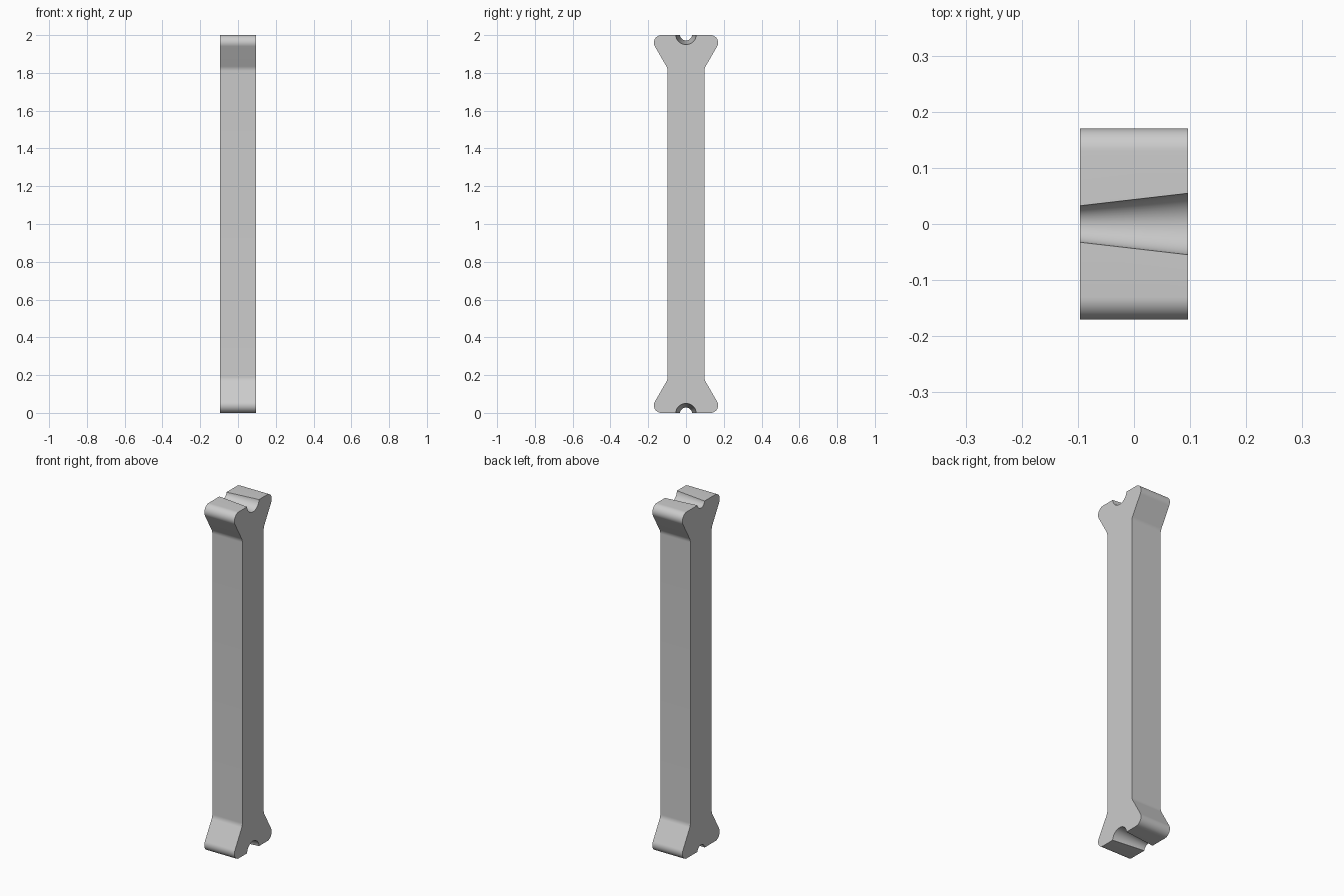
import bpy, bmesh, math

cube = bpy.data.objects.get("Cube")
if cube:
    bpy.data.objects.remove(cube, do_unlink=True)

HALF_X = 0.096                      # half thickness of the bar
CORNER = (0.13, 0.96, 0.04)         # end corner centre (y, z) and radius
NECK_Y, FILLET = 0.097, 0.05        # shaft half width, neck rounding
TAPER = {-HALF_X: 0.033, HALF_X: 0.055}   # groove radius at each side


def arc(cy, cz, r, start, end, steps):
    """Points of an arc, angles in degrees."""
    angles = [math.radians(start + (end - start) * i / steps) for i in range(steps + 1)]
    return [(cy + r * math.cos(a), cz + r * math.sin(a)) for a in angles]


def quarter(groove_r):
    """Upper +y quarter of the outline, from the shaft to the groove bottom."""
    cy, cz, r = CORNER
    slope = math.radians(30)
    end_y, end_z = cy + r * math.cos(slope), cz - r * math.sin(slope)
    neck_z = end_z - (end_y - NECK_Y) / math.tan(slope)
    fillet_z = neck_z - FILLET * math.tan(slope / 2)
    neck = arc(NECK_Y + FILLET, fillet_z, FILLET, 180, 150, 6)
    corner = arc(cy, cz, r, -30, 90, 14)
    lift = 0.005                    # groove axis sits just beyond the end
    dip = math.degrees(math.asin(lift / groove_r))
    groove = arc(0, 1 + lift, groove_r, -dip, -90, 12)
    return neck + corner + groove


def outline(groove_r):
    q = quarter(groove_r)
    upper = q + [(-y, z) for y, z in reversed(q[:-1])]
    lower = [(-y, -z) for y, z in upper]
    return [(y, z + 1) for y, z in upper + lower]


# Bar with flared ends and tapered grooves
bm = bmesh.new()
rings = [[bm.verts.new((x, y, z)) for y, z in outline(r)] for x, r in TAPER.items()]
count = len(rings[0])
for i in range(count):
    j = (i + 1) % count
    bm.faces.new((rings[0][i], rings[0][j], rings[1][j], rings[1][i]))
for ring in rings:
    bm.faces.new(ring)
bmesh.ops.recalc_face_normals(bm, faces=bm.faces)
mesh = bpy.data.meshes.new("connecting_bar")
bm.to_mesh(mesh)
bm.free()
bar = bpy.data.objects.new("connecting_bar", mesh)
bpy.context.collection.objects.link(bar)

# Plain grey
grey = bpy.data.materials.new("light_grey")
grey.use_nodes = True
colour = (0.6, 0.6, 0.6, 1)
grey.diffuse_color = colour
grey.node_tree.nodes["Principled BSDF"].inputs["Base Color"].default_value = colour
mesh.materials.append(grey)

bpy.context.view_layer.objects.active = bar
bar.select_set(True)
bpy.ops.object.shade_smooth_by_angle(angle=math.radians(25))
